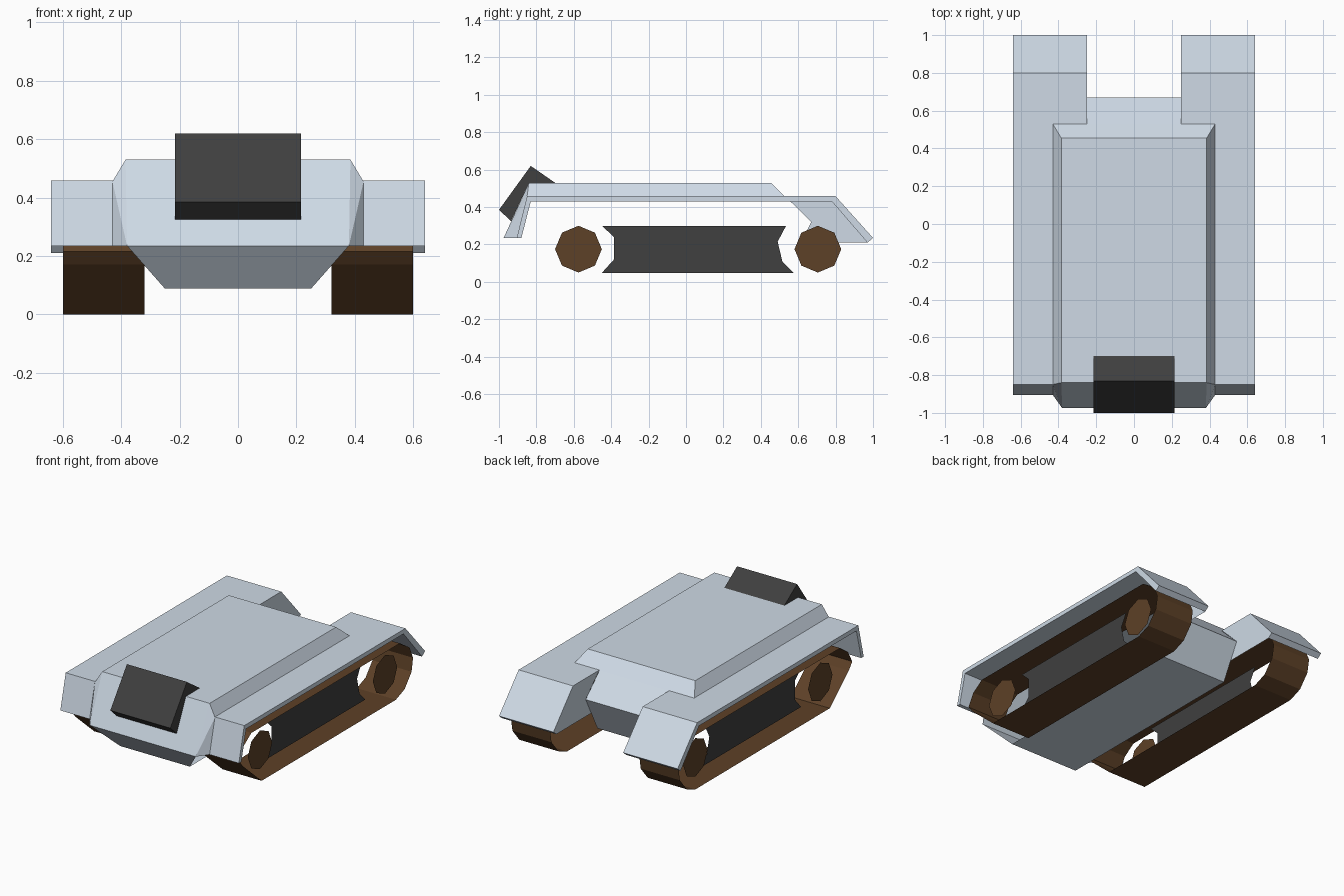
import bpy, bmesh

if "Cube" in bpy.data.objects:
    bpy.data.objects.remove(bpy.data.objects["Cube"])


def material(name, rgb):
    m = bpy.data.materials.new(name)
    m.diffuse_color = (*rgb, 1)
    m.use_nodes = True
    m.node_tree.nodes["Principled BSDF"].inputs["Base Color"].default_value = m.diffuse_color
    return m


STEEL = material("steel_blue_grey", (0.62, 0.70, 0.79))
DARK = material("dark_grey", (0.05, 0.05, 0.05))
BROWN = material("track_brown", (0.11, 0.052, 0.02))


def build(name, polys, mat, mirror=False):
    """Flat-shaded object from polygons given as point lists."""
    bm = bmesh.new()
    for p in polys:
        bm.faces.new([bm.verts.new(c) for c in p])
    bmesh.ops.remove_doubles(bm, verts=bm.verts, dist=1e-5)
    bmesh.ops.recalc_face_normals(bm, faces=bm.faces)
    me = bpy.data.meshes.new(name)
    bm.to_mesh(me)
    bm.free()
    me.materials.append(mat)
    ob = bpy.data.objects.new(name, me)
    bpy.context.collection.objects.link(ob)
    if mirror:
        mod = ob.modifiers.new("mirror", 'MIRROR')
        mod.use_mirror_merge = False
    return ob


def at_x(profile, x):
    return [(x, y, z) for y, z in profile]


def extrude(profile, x0, x1, caps=True):
    """Sweep a closed side profile (y, z) from x0 to x1."""
    a, b = at_x(profile, x0), at_x(profile, x1)
    n = len(profile)
    polys = [[a[i], a[(i + 1) % n], b[(i + 1) % n], b[i]] for i in range(n)]
    return polys + ([a, b] if caps else [])


# Hull: one strip of plates around the body (half width, y, z)
strip = [(.25, .53, .455), (.25, .67, .32), (.25, .55, .088), (.25, -.85, .088),
         (.38, -.975, .235), (.385, -.84, .53), (.385, .455, .53), (.43, .53, .455)]
hull = [[(-w0, y0, z0), (w0, y0, z0), (w1, y1, z1), (-w1, y1, z1)]
        for (w0, y0, z0), (w1, y1, z1) in zip(strip, strip[1:])]
# Bevelled upper sides and front corners
A, D, E, F = strip[5], strip[4], strip[6], strip[7]
B, C = (.43, -.85, .455), (.43, -.905, .235)
for s in (1, -1):
    for face in ([A, B, F, E], [A, B, D], [B, C, D]):
        hull.append([(s * x, y, z) for x, y, z in face])
build("hull", hull, STEEL)

# Fenders: folded plate with front skirt and sloped rear flap
build("fender", extrude([(-.905, .235), (-.85, .458), (.80, .458), (1, .235),
                         (.97, .21), (.78, .43), (-.83, .43), (-.88, .235)],
                        .43, .64), STEEL, True)
build("fender_rear_inner", extrude([(.53, .458), (.80, .458), (1, .235), (.97, .21),
                                    (.78, .43), (.53, .43)], .25, .43, False), STEEL, True)
build("fender_inner_wall", [at_x([(.53, .458), (.80, .458), (1, .235), (.97, .21),
                                  (.613, .21), (.67, .32)], .25)], STEEL, True)

# Track belts: thin open-sided loops
build("track_belt", extrude([(-.615, 0), (.76, 0), (.85, .035), (.92, .12), (.935, .205),
                             (.90, .285), (.80, .35), (-.72, .35), (-.80, .295),
                             (-.845, .215), (-.81, .17)], .32, .60, False), BROWN, True)

# Wheels: flat octagonal discs front and rear
for name, cy in (("front_wheel", -.575), ("rear_wheel", .705)):
    k, r = .088, .125
    octagon = [(r, 0), (k, k), (0, r), (-k, k), (-r, 0), (-k, -k), (0, -r), (k, -k)]
    build(name, [at_x([(cy + y, .175 + z) for y, z in octagon], .56)], BROWN, True)

# Side panels between the wheels, recessed inside the belt
build("track_side_panel", [at_x([(-.45, .30), (-.385, .24), (-.385, .12), (-.45, .048),
                                 (.575, .048), (.515, .11), (.49, .215), (.535, .30)],
                                .51)], DARK, True)

# Dark block on the nose
build("nose_block", extrude([(-1, .385), (-.83, .62), (-.70, .53), (-.84, .53),
                             (-.935, .325)], -.215, .215), DARK)
